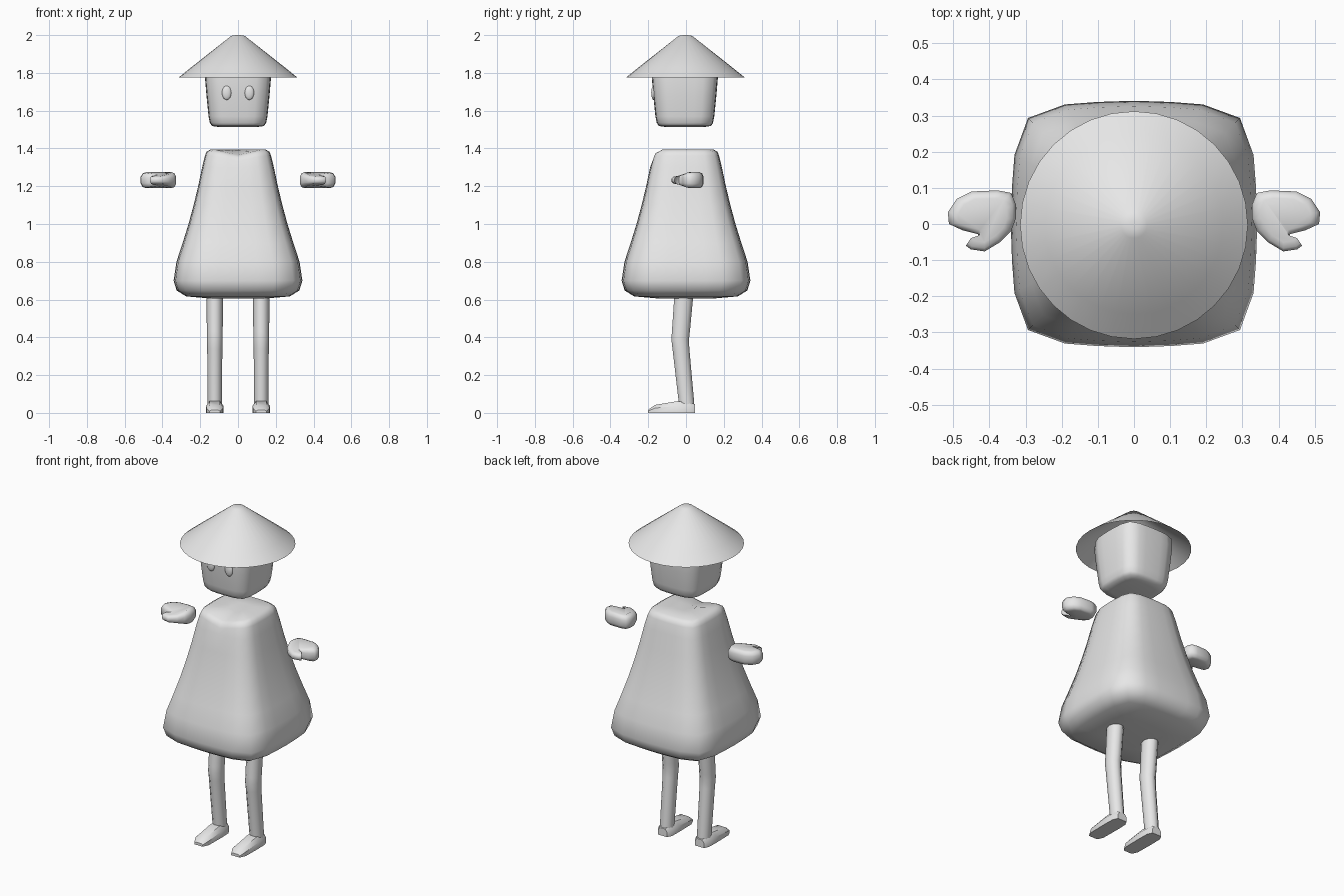
import bpy, bmesh, math
from mathutils import Vector

if "Cube" in bpy.data.objects:
    bpy.data.objects.remove(bpy.data.objects["Cube"])

grey = bpy.data.materials.new("plain_grey")
grey.diffuse_color = (0.8, 0.8, 0.8, 1)
grey.use_nodes = True
grey.node_tree.nodes["Principled BSDF"].inputs["Base Color"].default_value = grey.diffuse_color


def finish(name, bm, angle=45):
    bmesh.ops.recalc_face_normals(bm, faces=bm.faces)
    me = bpy.data.meshes.new(name)
    bm.to_mesh(me)
    bm.free()
    me.materials.append(grey)
    me.shade_smooth()
    me.set_sharp_from_angle(angle=math.radians(angle))
    ob = bpy.data.objects.new(name, me)
    bpy.context.collection.objects.link(ob)
    return ob


def loft(name, rings, angle=45):
    """Skin a list of equal-length point rings and cap both ends."""
    bm = bmesh.new()
    vs = [[bm.verts.new(p) for p in r] for r in rings]
    n = len(vs[0])
    for a, b in zip(vs, vs[1:]):
        for i in range(n):
            j = (i + 1) % n
            bm.faces.new((a[i], a[j], b[j], b[i]))
    bm.faces.new(vs[0][::-1])
    bm.faces.new(vs[-1])
    return finish(name, bm, angle)


# Rounded-square cross-section, one quarter turned four times
QUARTER = [(1, 0), (0.99, 0.3), (0.97, 0.56), (0.86, 0.86), (0.56, 0.97), (0.3, 0.99)]


def square_ring(r, z, cy=0):
    pts = []
    for k in range(4):
        for x, y in QUARTER:
            for _ in range(k):
                x, y = -y, x
            pts.append(Vector((x * r, y * r + cy, z)))
    return pts


def ellipse_ring(cx, cy, z, rx, ry, n=10):
    return [(cx + rx * math.cos(math.tau * i / n), cy + ry * math.sin(math.tau * i / n), z)
            for i in range(n)]


# Gown: flared rounded-square body, collar dips a little at the front
gown_profile = [(0.14, 0.605), (0.275, 0.617), (0.325, 0.648), (0.341, 0.70), (0.326, 0.80),
                (0.293, 0.90), (0.262, 1.0), (0.235, 1.1), (0.211, 1.2), (0.19, 1.3),
                (0.175, 1.362), (0.167, 1.382), (0.145, 1.395), (0.05, 1.395)]
rings = []
for r, z in gown_profile:
    ring = square_ring(r, z)
    if z > 1.35:
        for p in ring:
            if p.y < -0.04:
                p.z -= 0.03 * max(0, 1 - abs(p.x) / 0.13) * min(1, -p.y / 0.14)
    rings.append(ring)
loft("gown", rings, 60)

# Head: tapered rounded block reaching up under the hat
head_profile = [(0.10, 1.513), (0.138, 1.519), (0.149, 1.535), (0.156, 1.57),
                (0.167, 1.68), (0.175, 1.775), (0.172, 1.83)]
loft("head", [square_ring(r, z, -0.006) for r, z in head_profile], 60)

# Hat: thin hollow cone with a small rounded tip
hat_profile = [(0.012, 2.0), (0.036, 1.996), (0.247, 1.83), (0.315, 1.775),
               (0.247, 1.824), (0.036, 1.988), (0.012, 1.992)]
loft("hat", [ellipse_ring(0, -0.003, z, r, r, 32) for r, z in hat_profile], 40)

# Hand outline seen from above, with a thumb on the front side
HAND = [(0.327, 0.055), (0.34, 0.086), (0.377, 0.093), (0.45, 0.09), (0.49, 0.07),
        (0.515, 0.033), (0.512, 0.0), (0.475, -0.017), (0.432, -0.028), (0.427, -0.037),
        (0.435, -0.05), (0.465, -0.06), (0.452, -0.07), (0.413, -0.076), (0.37, -0.05),
        (0.34, -0.02), (0.327, 0.015)]


def hand_ring(side, scale, h):
    pts = []
    for x, y in HAND:
        thin = 1 - 0.5 * min(1, max(0, 0.01 - y) / 0.075)
        pts.append((side * (0.415 + (x - 0.415) * scale), 0.015 + (y - 0.015) * scale,
                    1.232 + h * thin))
    return pts


# Foot section: flat sole, chamfered top
def foot_ring(cx, y, w, h):
    sec = [(-w, 0), (-w, 0.6 * h), (-0.6 * w, h), (0.6 * w, h), (w, 0.6 * h), (w, 0)]
    return [(cx + x, y, z) for x, z in sec]


for side, label in ((-1, "left"), (1, "right")):
    loft(label + "_hand", [hand_ring(side, s, h) for s, h in
         ((0.72, -0.042), (0.9, -0.036), (1, -0.018), (1, 0.018), (0.9, 0.036), (0.72, 0.042))], 60)

    # Leg bent slightly at the knee
    cx = side * 0.123
    loft(label + "_leg", [ellipse_ring(cx, cy, z, rx, ry) for cy, z, rx, ry in
         ((-0.010, 0.64, 0.044, 0.053), (-0.027, 0.43, 0.042, 0.050),
          (-0.031, 0.39, 0.042, 0.049), (-0.027, 0.34, 0.040, 0.047),
          (0.002, 0.06, 0.038, 0.043), (0.004, 0.02, 0.038, 0.042))], 50)
    loft(label + "_foot", [foot_ring(cx, y, w, h) for y, w, h in
         ((0.048, 0.030, 0.045), (0.02, 0.044, 0.058), (-0.045, 0.046, 0.062),
          (-0.165, 0.044, 0.042), (-0.2, 0.028, 0.016))], 40)

    # Eye: small oval bump
    bm = bmesh.new()
    bmesh.ops.create_uvsphere(bm, u_segments=16, v_segments=10, radius=1)
    for v in bm.verts:
        v.co = (side * 0.06 + v.co.x * 0.025, -0.172 + v.co.y * 0.012, 1.695 + v.co.z * 0.038)
    finish(label + "_eye", bm, 60)
